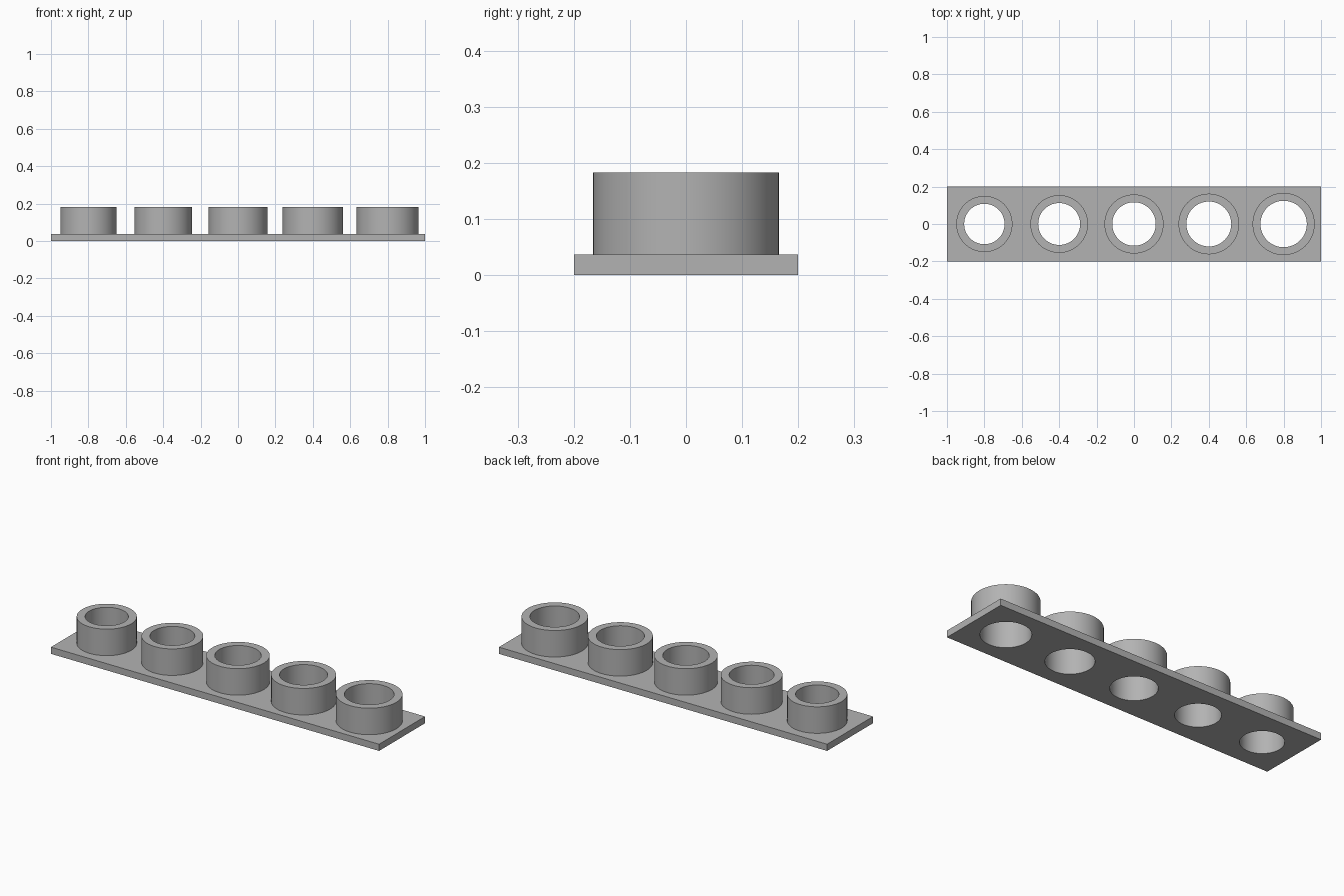
import bpy
import bmesh
from math import cos, sin, tau, radians

if "Cube" in bpy.data.objects:
    bpy.data.objects.remove(bpy.data.objects["Cube"], do_unlink=True)

PLATE_TOP = 0.037
RING_TOP = 0.183
SEGMENTS = 96
COUNT = 5

grey = bpy.data.materials.new("plain_grey")
grey.use_nodes = True
colour = (0.45, 0.45, 0.45, 1)
grey.diffuse_color = colour
grey.node_tree.nodes["Principled BSDF"].inputs["Base Color"].default_value = colour


def make_object(name, bm):
    bmesh.ops.recalc_face_normals(bm, faces=bm.faces)
    mesh = bpy.data.meshes.new(name)
    bm.to_mesh(mesh)
    bm.free()
    mesh.materials.append(grey)
    obj = bpy.data.objects.new(name, mesh)
    bpy.context.collection.objects.link(obj)
    return obj


def smooth(obj):
    bpy.ops.object.select_all(action="DESELECT")
    obj.select_set(True)
    bpy.context.view_layer.objects.active = obj
    bpy.ops.object.shade_smooth_by_angle(angle=radians(30))


def circle(bm, x, r, z):
    return [bm.verts.new((x + r * cos(tau * i / SEGMENTS), r * sin(tau * i / SEGMENTS), z))
            for i in range(SEGMENTS)]


def bridge(bm, a, b):
    for i in range(SEGMENTS):
        j = (i + 1) % SEGMENTS
        bm.faces.new((a[i], a[j], b[j], b[i]))


# Base plate
bm = bmesh.new()
bmesh.ops.create_cube(bm, size=1)
for v in bm.verts:
    v.co = (v.co.x * 2, v.co.y * 0.4, (v.co.z + 0.5) * PLATE_TOP)
plate = make_object("base_plate", bm)

# Rings that grow from right to left, plus the cutters for their bores
cutter_bm = bmesh.new()
for n in range(COUNT):
    x = -0.8 + 0.4 * n
    outer = 0.15 + 0.004 * n
    inner = outer - 0.042

    bm = bmesh.new()
    loops = [circle(bm, x, r, z) for r, z in
             ((outer, PLATE_TOP), (outer, RING_TOP), (inner, RING_TOP), (inner, PLATE_TOP))]
    for k in range(4):
        bridge(bm, loops[k], loops[(k + 1) % 4])
    smooth(make_object(f"ring_{n + 1}", bm))

    low = circle(cutter_bm, x, inner, -0.1)
    high = circle(cutter_bm, x, inner, 0.1)
    bridge(cutter_bm, low, high)
    cutter_bm.faces.new(low)
    cutter_bm.faces.new(high)

# Bores through the plate
cutter = make_object("bore_cutter", cutter_bm)
cutter.hide_render = True
mod = plate.modifiers.new("bores", "BOOLEAN")
mod.operation = "DIFFERENCE"
mod.solver = "EXACT"
mod.object = cutter
bpy.ops.object.select_all(action="DESELECT")
plate.select_set(True)
bpy.context.view_layer.objects.active = plate
bpy.ops.object.modifier_apply(modifier=mod.name)
bpy.data.objects.remove(cutter, do_unlink=True)
smooth(plate)
